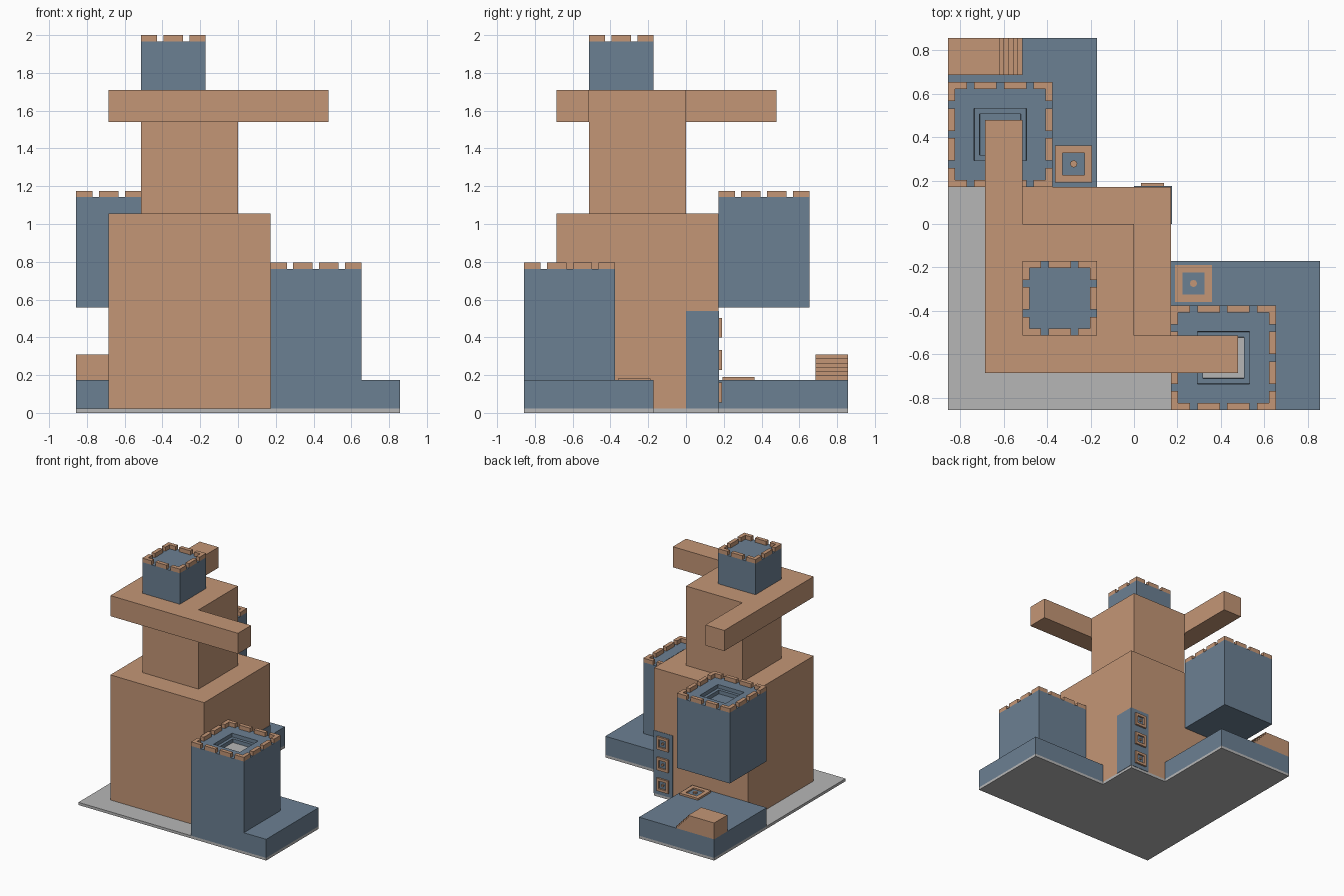
import bpy
import bmesh
from mathutils import Matrix, Vector

if "Cube" in bpy.data.objects:
    bpy.data.objects.remove(bpy.data.objects["Cube"], do_unlink=True)


def make_material(name, rgb):
    mat = bpy.data.materials.new(name)
    mat.use_nodes = True
    color = (*rgb, 1.0)
    mat.diffuse_color = color
    mat.node_tree.nodes["Principled BSDF"].inputs["Base Color"].default_value = color
    return mat


TAN = make_material("warm_tan", (0.55, 0.305, 0.182))
BLUE = make_material("slate_blue", (0.148, 0.215, 0.29))
GREY = make_material("light_grey", (0.47, 0.47, 0.47))


def finish(name, bm, *mats):
    bmesh.ops.recalc_face_normals(bm, faces=bm.faces)
    mesh = bpy.data.meshes.new(name)
    bm.to_mesh(mesh)
    bm.free()
    for mat in mats:
        mesh.materials.append(mat)
    obj = bpy.data.objects.new(name, mesh)
    bpy.context.collection.objects.link(obj)
    return obj


def add_box(bm, lo, hi):
    lo, hi = Vector(lo), Vector(hi)
    matrix = Matrix.Translation((lo + hi) / 2) @ Matrix.Diagonal((*(hi - lo), 1))
    bmesh.ops.create_cube(bm, size=1, matrix=matrix)


def box(name, mat, lo, hi):
    bm = bmesh.new()
    add_box(bm, lo, hi)
    return finish(name, bm, mat)


def prism(name, mat, points, offset):
    bm = bmesh.new()
    face = bm.faces.new([bm.verts.new(p) for p in points])
    grown = bmesh.ops.extrude_face_region(bm, geom=[face], use_keep_orig=True)
    verts = [v for v in grown["geom"] if isinstance(v, bmesh.types.BMVert)]
    bmesh.ops.translate(bm, verts=verts, vec=offset)
    return finish(name, bm, mat)


def tower(name, x, y, width, bottom, top, pit_mat=None):
    """Square tower; pit_mat adds a stepped opening in the roof."""
    bm = bmesh.new()
    add_box(bm, (x, y, bottom), (x + width, y + width, top))
    if pit_mat:
        bm.normal_update()
        roof = max(bm.faces, key=lambda f: f.calc_center_median().z)
        for margin in ((width - 0.14) / 2, 0.035):
            bmesh.ops.inset_individual(bm, faces=[roof], thickness=margin)
            bmesh.ops.inset_individual(bm, faces=[roof], thickness=0.001, depth=-0.03)
        roof.material_index = 1
    finish(name, bm, BLUE, pit_mat or BLUE)

    # Battlements: merlons separated by evenly spaced gaps
    bm = bmesh.new()
    pitch, gap, thick, high = 0.137, 0.034, 0.032, 0.034
    count = round(width / pitch) - 1
    if width < 0.4:
        count = 2
    first = width / 2 - pitch * (count - 1) / 2
    centers = [first + pitch * i for i in range(count)]
    starts = [0] + [c + gap / 2 for c in centers]
    ends = [c - gap / 2 for c in centers] + [width]
    for a, b in zip(starts, ends):
        c, d = max(a, thick), min(b, width - thick)
        for side in (0, width - thick):
            add_box(bm, (x + a, y + side, top), (x + b, y + side + thick, top + high))
            add_box(bm, (x + side, y + c, top), (x + side + thick, y + d, top + high))
    finish(name + "_battlements", bm, TAN)


def framed_panel(name, center, size, depth, upright=False):
    """Square frame with a small stud in the middle."""
    bm = bmesh.new()
    half, hole, stud = size / 2, size * 0.3, size * 0.1
    for s in (-1, 1):
        a, b = sorted((s * half, s * hole))
        add_box(bm, (-half, a, 0), (half, b, depth))
        add_box(bm, (a, -hole, 0), (b, hole, depth))
    bmesh.ops.create_cone(bm, cap_ends=True, segments=8, radius1=stud, radius2=stud,
                          depth=depth, matrix=Matrix.Translation((0, 0, depth / 2)))
    # The plate inside the frame
    before = set(bm.faces)
    add_box(bm, (-hole, -hole, 0), (hole, hole, depth * 0.25))
    for face in set(bm.faces) - before:
        face.material_index = 1
    matrix = Matrix.Translation(center)
    if upright:
        matrix = matrix @ Matrix.Rotation(-1.5707963, 4, "X")
    bmesh.ops.transform(bm, matrix=matrix, verts=bm.verts)
    finish(name, bm, TAN, BLUE)


U = 0.1715           # building module
E = 5 * U            # half footprint
G = 0.022            # plate thickness
DECK = 0.175
ROOF = 1.71

# Ground plate with a notched rear corner
plate = [(-E, -E), (E, -E), (E, -U), (U, -U), (U, U), (-U, U), (-U, E), (-E, E)]
prism("ground_plate", GREY, [(x, y, 0) for x, y in plate], (0, 0, G))

# Stepped central building
box("main_block", TAN, (-4 * U, -4 * U, G), (U, U, 1.055))
box("upper_block", TAN, (-3 * U, -3 * U, 1.055), (0, 0, ROOF))
arms = [(-4, -4), (2.8, -4), (2.8, -3), (-3, -3), (-3, 2.8), (-4, 2.8)]
prism("overhanging_arms", TAN, [(x * U, y * U, 1.54) for x, y in arms],
      (0, 0, ROOF - 1.54))

# Low decks on either wing
box("right_deck", BLUE, (U, -E, G), (E, -U, DECK))
box("rear_deck", BLUE, (-E, U, G), (-U, E, DECK))

# Towers
tower("top_turret", -3 * U, -3 * U, 2 * U, ROOF, 1.966)
tower("front_tower", U, -E, 0.482, DECK, 0.763, GREY)
tower("raised_tower", -E, U, 0.482, 0.558, 1.142, BLUE)

# Corner panel with a column of windows
box("corner_panel", BLUE, (0, 0, G), (U + 0.003, U + 0.003, 0.54))
for i in range(3):
    framed_panel(f"window_{i + 1}", (U / 2, U, 0.108 + i * U), 0.105, 0.018, True)

# Deck hatches
framed_panel("rear_hatch", (-0.278, 0.277, DECK), 0.17, 0.016)
framed_panel("right_hatch", (0.274, -0.274, DECK), 0.17, 0.006)

# Landing with a flight of steps
steps, run, rise = 6, 0.021, 0.0225
stair = [(-E, DECK), (-3 * U, DECK)]
for i in range(steps):
    edge = -3 * U - i * run
    stair += [(edge, DECK + (i + 1) * rise), (edge - run, DECK + (i + 1) * rise)]
stair.append((-E, DECK + steps * rise))
prism("landing_steps", TAN, [(x, 4 * U, z) for x, z in stair], (0, U, 0))
